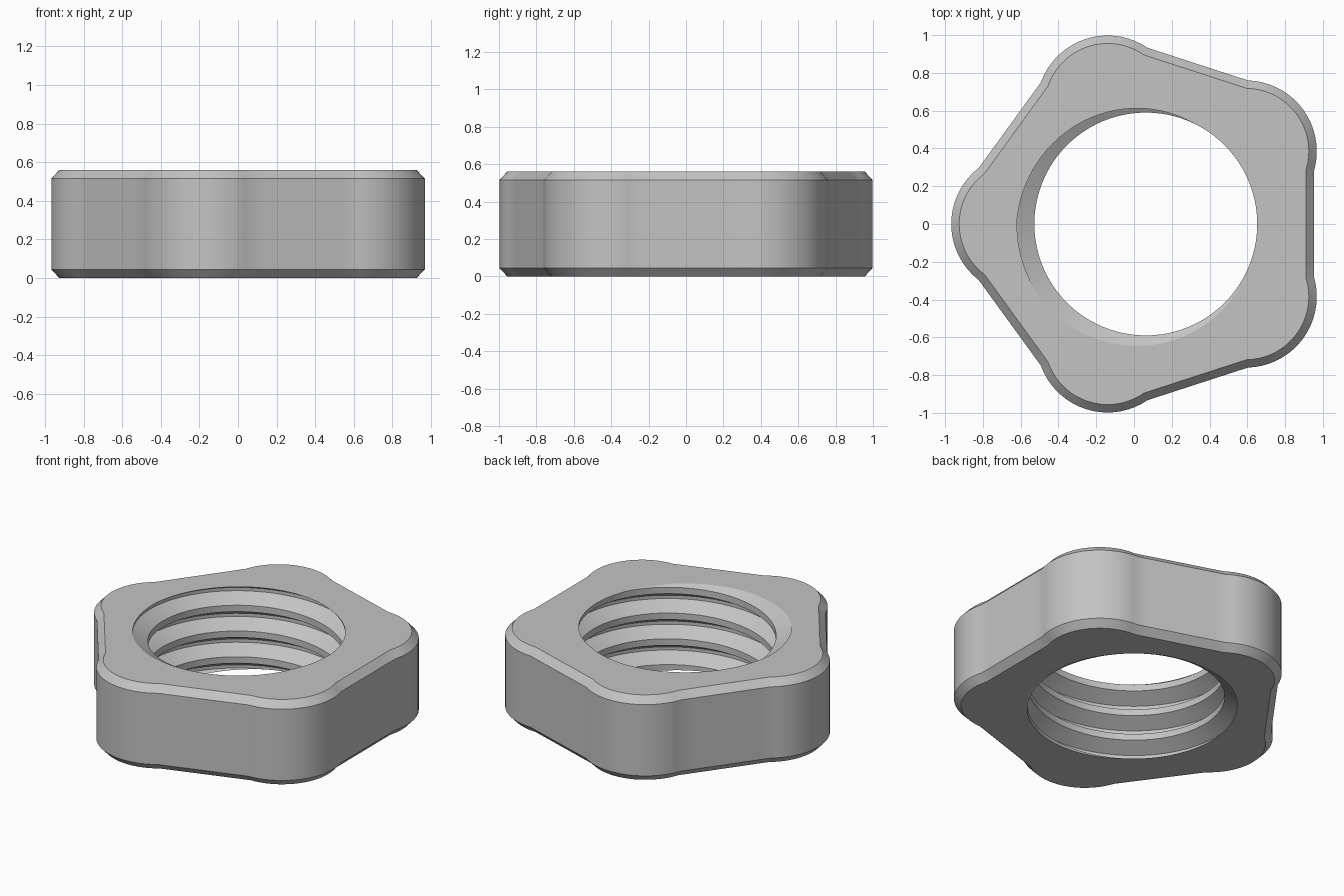
import bpy, bmesh
from math import sin, cos, acos, pi, radians
from mathutils import Vector

cube = bpy.data.objects.get("Cube")
if cube:
    bpy.data.objects.remove(cube, do_unlink=True)

HEIGHT, CHAMFER_Z, CHAMFER_IN = 0.56, 0.045, 0.042
CENTRE_X = 0.0625
FLAT = 0.89                  # centre to flat side
CORNER_D, CORNER_R = 0.654, 0.376   # corner arc position and radius
BORE, ROOT, PITCH = 0.59, 0.682, 0.17
ROOT_ANGLE = radians(200)    # where the thread root meets the top face
STEPS = 96                   # thread segments per turn


def outline(inset):
    """Pentagon with slightly swollen round corners."""
    points = []
    radius = CORNER_R - inset
    swell = acos((FLAT - inset - CORNER_D * cos(pi / 5)) / radius)
    for k in range(5):
        mid = pi / 5 + k * 2 * pi / 5
        centre = Vector((cos(mid), sin(mid))) * CORNER_D
        half = pi / 5 + swell
        for i in range(19):
            a = mid - half + 2 * half * i / 18
            points.append(centre + Vector((cos(a), sin(a))) * radius)
    # support points keep the flat sides evenly shaded
    result = []
    for i, p in enumerate(points):
        result.append(p)
        if i % 19 == 18:
            q = points[(i + 1) % len(points)]
            result += [p.lerp(q, 0.12), p.lerp(q, 0.88)]
    return result


bm = bmesh.new()

# Threaded bore: a helical ribbon trimmed by the two end faces
profile = [(0, BORE), (0.25, BORE), (0.5625, ROOT), (0.6875, ROOT), (1, BORE)]
previous = None
for i in range(-6 * STEPS, 2 * STEPS + 1):
    a = 2 * pi * i / STEPS
    row = []
    for f, r in profile:
        z = HEIGHT + PITCH * ((a - ROOT_ANGLE) / (2 * pi) + f - 0.625)
        row.append(bm.verts.new((r * cos(a), r * sin(a), z)))
    if previous:
        for j in range(4):
            bm.faces.new((previous[j], row[j], row[j + 1], previous[j + 1]))
    previous = row
bmesh.ops.remove_doubles(bm, verts=bm.verts[:], dist=0.0001)
for z, direction in ((0, -1), (HEIGHT, 1)):
    bmesh.ops.bisect_plane(bm, geom=bm.verts[:] + bm.edges[:] + bm.faces[:],
                           plane_co=(0, 0, z), plane_no=(0, 0, direction),
                           clear_outer=True)
bmesh.ops.remove_doubles(bm, verts=bm.verts[:], dist=0.0001)

# Outer wall with chamfered rims
rings = []
for inset, z in ((CHAMFER_IN, 0), (0, CHAMFER_Z),
                 (0, HEIGHT - CHAMFER_Z), (CHAMFER_IN, HEIGHT)):
    rings.append([bm.verts.new((p.x, p.y, z)) for p in outline(inset)])
for low, high in zip(rings, rings[1:]):
    n = len(low)
    for i in range(n):
        j = (i + 1) % n
        bm.faces.new((low[i], low[j], high[j], high[i]))

# Flat end faces between the rim and the bore
for z, direction in ((0, -1), (HEIGHT, 1)):
    rim = [e for e in bm.edges if e.is_boundary
           and all(abs(v.co.z - z) < 0.0002 for v in e.verts)]
    bmesh.ops.triangle_fill(bm, edges=rim, use_beauty=True,
                            normal=(0, 0, direction))

bmesh.ops.recalc_face_normals(bm, faces=bm.faces[:])
bmesh.ops.translate(bm, verts=bm.verts[:], vec=(CENTRE_X, 0, 0))
mesh = bpy.data.meshes.new("pentagon_nut")
bm.to_mesh(mesh)
bm.free()
nut = bpy.data.objects.new("pentagon_nut", mesh)
bpy.context.collection.objects.link(nut)

# Plain grey metal
grey = bpy.data.materials.new("grey_metal")
grey.use_nodes = True
colour = (0.55, 0.55, 0.55, 1)
grey.diffuse_color = colour
grey.node_tree.nodes["Principled BSDF"].inputs["Base Color"].default_value = colour
mesh.materials.append(grey)

bpy.ops.object.select_all(action='DESELECT')
nut.select_set(True)
bpy.context.view_layer.objects.active = nut
bpy.ops.object.shade_smooth_by_angle(angle=radians(25))
